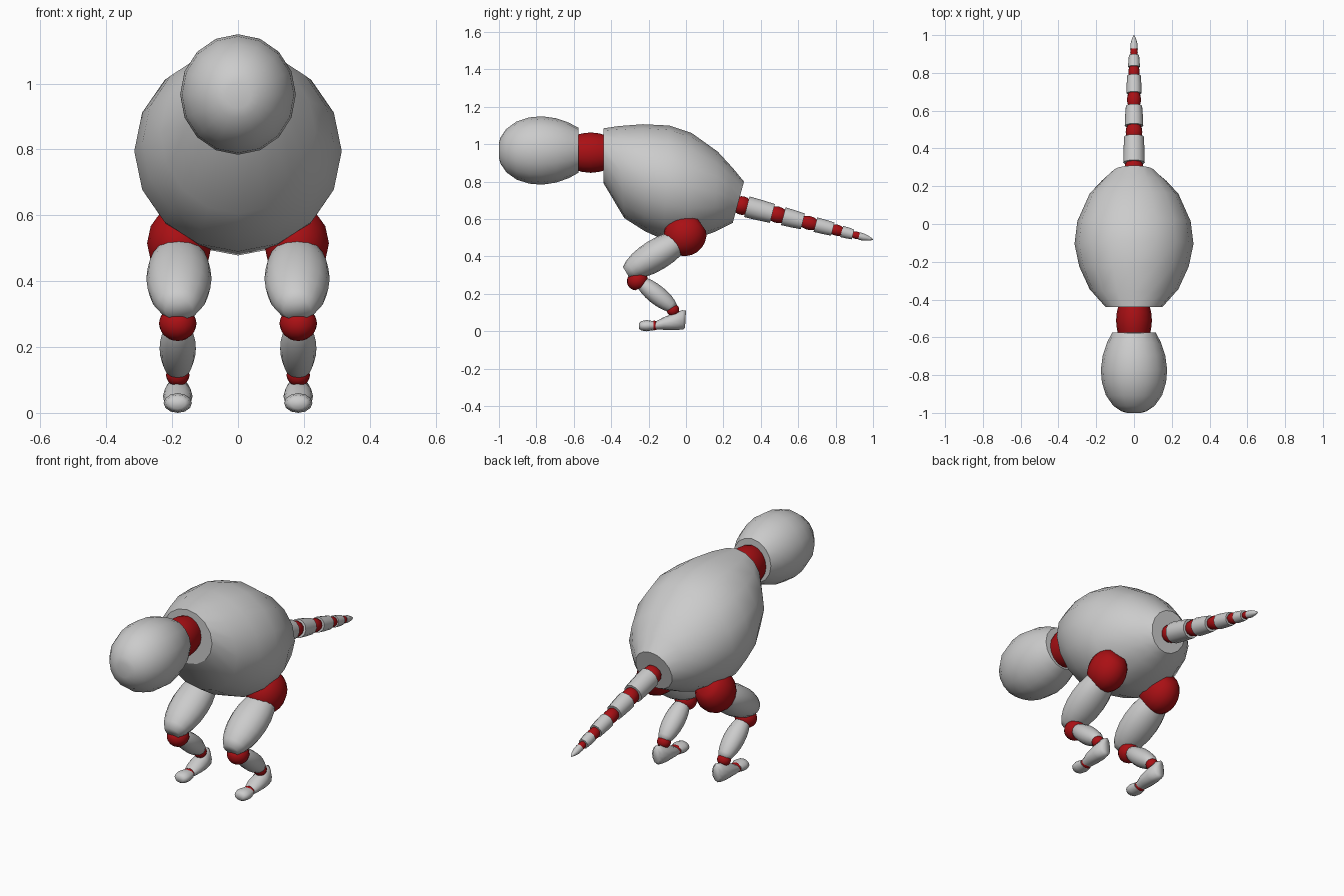
import bpy, bmesh, math

if "Cube" in bpy.data.objects:
    bpy.data.objects.remove(bpy.data.objects["Cube"])


def material(name, rgb):
    m = bpy.data.materials.new(name)
    m.diffuse_color = (*rgb, 1)
    m.use_nodes = True
    m.node_tree.nodes["Principled BSDF"].inputs["Base Color"].default_value = m.diffuse_color
    return m


GREY = material("light grey", (0.6, 0.6, 0.6))
RED = material("dark red", (0.4, 0.005, 0.007))


def loft(name, rings, mat, x=0.0, sides=16, round_ends=(False, False)):
    """Skin elliptical rings, each (top y, top z, bottom y, bottom z, half width)."""
    bm = bmesh.new()
    loops = []
    for ty, tz, by, bz, hw in rings:
        cy, cz, uy, uz = (ty + by) / 2, (tz + bz) / 2, (ty - by) / 2, (tz - bz) / 2
        loop = []
        for i in range(sides):
            a = 2 * math.pi * i / sides
            c, s = math.cos(a), math.sin(a)
            loop.append(bm.verts.new((x + hw * s, cy + uy * c, cz + uz * c)))
        loops.append(loop)
    for a, b in zip(loops, loops[1:]):
        for i in range(sides):
            j = (i + 1) % sides
            bm.faces.new((a[i], a[j], b[j], b[i])).smooth = True
    for loop, rounded in zip((loops[0], loops[-1]), round_ends):
        cap = bm.faces.new(loop)
        cap.smooth = rounded
        for e in cap.edges:
            e.smooth = rounded
    bmesh.ops.recalc_face_normals(bm, faces=bm.faces)
    me = bpy.data.meshes.new(name)
    bm.to_mesh(me)
    bm.free()
    me.materials.append(mat)
    ob = bpy.data.objects.new(name, me)
    bpy.context.collection.objects.link(ob)
    return ob


def spindle(name, p, q, profile, mat, x=0.0, wide=1.0, sides=16, round_ends=(False, False)):
    """Turned shape from p to q (y, z); profile is (fraction along, radius)."""
    dy, dz = q[0] - p[0], q[1] - p[1]
    n = math.hypot(dy, dz)
    ny, nz = -dz / n, dy / n
    if nz < 0:
        ny, nz = -ny, -nz
    rings = []
    for t, r in profile:
        y, z = p[0] + dy * t, p[1] + dz * t
        rings.append((y + ny * r, z + nz * r, y - ny * r, z - nz * r, r * wide))
    return loft(name, rings, mat, x, sides, round_ends)


def egg(r, cut=0.12, steps=8):
    """Ellipsoid profile with both tips cut off."""
    a0 = math.acos(1 - cut)
    out = []
    for i in range(steps + 1):
        a = a0 + (math.pi - 2 * a0) * i / steps
        out.append((0.5 - 0.5 * math.cos(a) / math.cos(a0), r * math.sin(a)))
    return out


BOTH = (True, True)

# Torso with flat neck and tail openings
loft("torso", [
    (-0.44, 1.085, -0.44, 0.79, 0.15),
    (-0.36, 1.097, -0.33, 0.605, 0.235),
    (-0.23, 1.107, -0.22, 0.535, 0.29),
    (-0.09, 1.10, -0.12, 0.49, 0.315),
    (0.03, 1.06, 0.0, 0.478, 0.30),
    (0.17, 0.96, 0.15, 0.53, 0.235),
    (0.25, 0.873, 0.21, 0.56, 0.17),
    (0.31, 0.80, 0.25, 0.58, 0.11)], GREY)

# Neck and head
spindle("neck", (-0.60, 0.955), (-0.42, 0.955),
        [(0, 0.09), (0.25, 0.103), (0.5, 0.108), (0.75, 0.103), (1, 0.09)],
        RED, wide=0.88)
spindle("head", (-1.0, 0.965), (-0.575, 0.968),
        [(0, 0.04), (0.02, 0.07), (0.09, 0.115), (0.22, 0.155), (0.38, 0.177),
         (0.54, 0.183), (0.72, 0.172), (0.88, 0.148), (1, 0.12)],
        GREY, wide=0.96, round_ends=(True, False))


# Tail: alternating joints and shells along a sloping line
def tail_point(y):
    return (y, 0.65 - 0.26 * (y - 0.385))


for k, (y, half, r) in enumerate([(0.30, 0.04, 0.05), (0.488, 0.045, 0.044),
                                  (0.658, 0.045, 0.037), (0.805, 0.035, 0.030),
                                  (0.91, 0.028, 0.020)], 1):
    spindle(f"tail_joint_{k}", tail_point(y - half), tail_point(y + half),
            egg(r, 0.2, 6), RED, sides=12)
for k, (a, b, r0, r1) in enumerate([(0.325, 0.462, 0.057, 0.052), (0.52, 0.625, 0.049, 0.043),
                                    (0.692, 0.785, 0.040, 0.036), (0.832, 0.893, 0.031, 0.027)], 1):
    spindle(f"tail_shell_{k}", tail_point(a), tail_point(b),
            [(0, r0), (0.5, (r0 + r1) / 2 + 0.001), (1, r1)], GREY, sides=12)
spindle("tail_tip", tail_point(0.925), tail_point(1.0),
        [(0, 0.02), (0.35, 0.019), (0.75, 0.011), (1, 0.002)],
        GREY, sides=12, round_ends=(False, True))

# Legs, one per side
for side, sx in (("left", 1), ("right", -1)):
    x = 0.183 * sx
    spindle(f"{side}_hip", (0.08, 0.575), (-0.09, 0.455), egg(0.112, 0.1),
            RED, x * 0.97, 0.88, round_ends=BOTH)
    spindle(f"{side}_thigh", (0.0, 0.505), (-0.318, 0.312), egg(0.084, 0.1),
            GREY, x * 0.98, 1.18, round_ends=BOTH)
    spindle(f"{side}_knee", (-0.28, 0.308), (-0.24, 0.235), egg(0.057, 0.2, 6),
            RED, x, 1.0, round_ends=BOTH)
    spindle(f"{side}_shin", (-0.25, 0.27), (-0.065, 0.122), egg(0.051, 0.14),
            GREY, x, 1.08, 12, BOTH)
    spindle(f"{side}_ankle", (-0.085, 0.137), (-0.055, 0.092), egg(0.034, 0.2, 6),
            RED, x, 1.05, 12, BOTH)
    loft(f"{side}_foot", [
        (-0.162, 0.052, -0.162, 0.01, 0.033),
        (-0.12, 0.075, -0.12, 0.008, 0.043),
        (-0.07, 0.095, -0.06, 0.007, 0.045),
        (-0.02, 0.113, -0.015, 0.009, 0.036),
        (0.0, 0.11, -0.005, 0.02, 0.02)], GREY, x, 12, (False, True))
    spindle(f"{side}_toe_joint", (-0.185, 0.031), (-0.155, 0.031), egg(0.026, 0.4, 4),
            RED, x, 1.2, 12)
    loft(f"{side}_toe", [
        (-0.25, 0.045, -0.25, 0.012, 0.024),
        (-0.238, 0.055, -0.238, 0.004, 0.037),
        (-0.21, 0.06, -0.21, 0.0, 0.043),
        (-0.173, 0.054, -0.173, 0.006, 0.036)], GREY, x, 12, (True, False))
